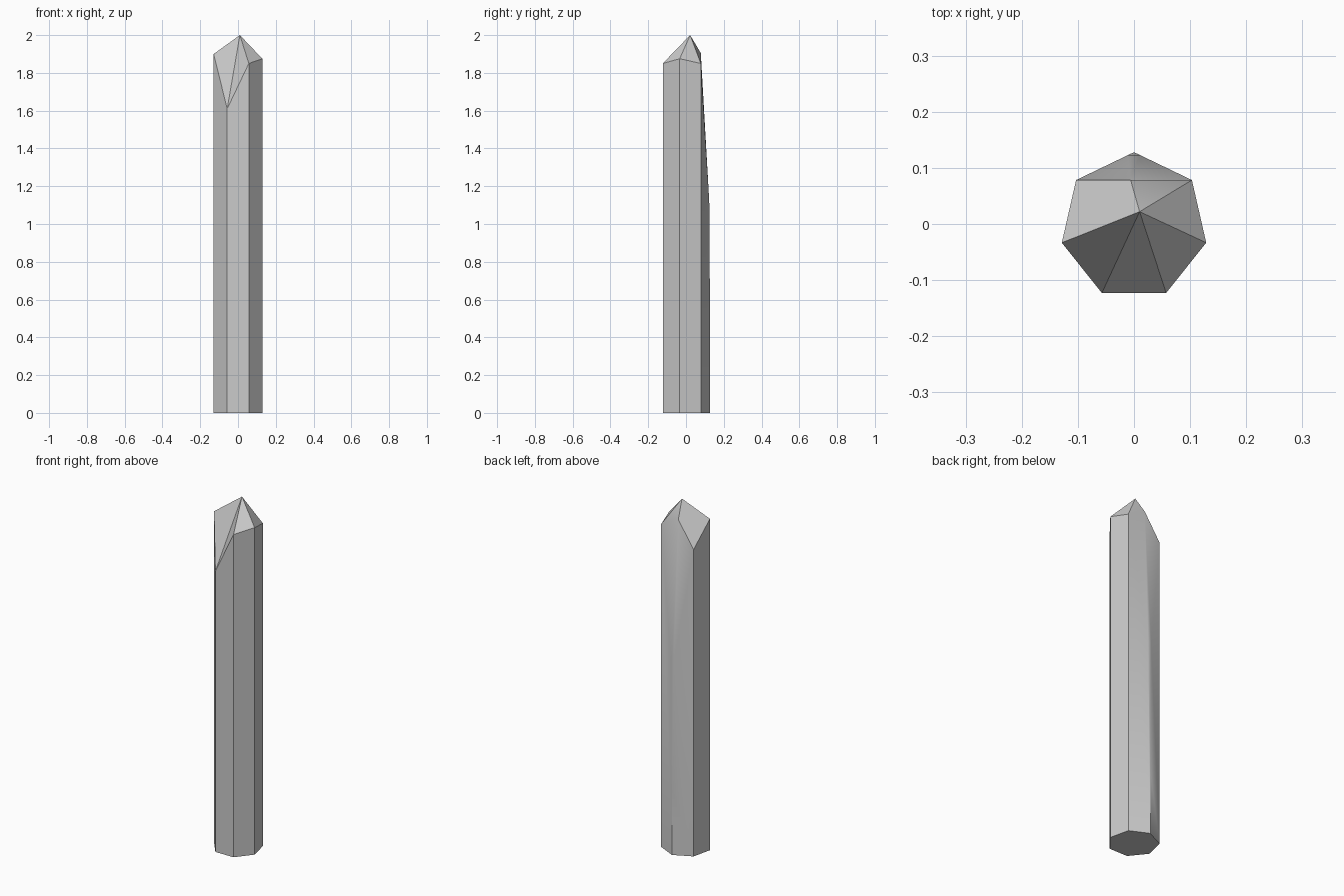
import bpy, bmesh, math

cube = bpy.data.objects.get("Cube")
if cube:
    bpy.data.objects.remove(cube, do_unlink=True)

# One plain stone colour
grey = (0.6, 0.6, 0.6, 1)
mat = bpy.data.materials.new("stone grey")
mat.use_nodes = True
mat.diffuse_color = grey
bsdf = next(n for n in mat.node_tree.nodes if n.type == "BSDF_PRINCIPLED")
bsdf.inputs["Base Color"].default_value = grey

# Seven-sided shaft, counter-clockwise from the back ridge, each corner with its own height
SIDES, RADIUS, SHIFT = 7, 0.132, -0.004
heights = [0.37, 1.76, 1.90, 1.61, 1.85, 1.875, 1.85]
bm = bmesh.new()
base, rim = [], []
for i, z in enumerate(heights):
    a = math.pi / 2 + i * math.tau / SIDES
    x, y = RADIUS * math.cos(a), RADIUS * math.sin(a) + SHIFT
    base.append(bm.verts.new((x, y, 0)))
    rim.append(bm.verts.new((x, y, z)))
bm.faces.new(base[::-1])

# Tip, and the notch where the bevelled back meets it
tip = bm.verts.new((0.01, 0.022, 2))
notch = bm.verts.new((-0.006, rim[1].co.y, 1.905))


def on_wall(corner):
    """Point on a back wall, close beside the ridge."""
    p = rim[0].co.lerp(corner.co, 0.1)
    return bm.verts.new((p.x, p.y, 1.12))


ridge_r, ridge_l = on_wall(rim[1]), on_wall(rim[-1])

# Plain walls and front tip facets
for i in range(1, SIDES - 1):
    bm.faces.new((base[i], base[i + 1], rim[i + 1], rim[i]))
    if i > 1:
        bm.faces.new((rim[i], rim[i + 1], tip))
bm.faces.new((rim[1], rim[2], tip, notch))
bm.faces.new((rim[-1], notch, tip))

# Worn back: two walls, a narrow ridge bevel and the slope up to the notch
back = [
    (base[0], base[1], rim[1], ridge_r, rim[0]),
    (base[-1], base[0], rim[0], ridge_l, rim[-1]),
    (rim[0], ridge_r, ridge_l),
    (ridge_r, rim[1], notch),
    (ridge_l, notch, rim[-1]),
    (ridge_r, notch, ridge_l),
]
for verts in back:
    bm.faces.new(verts).smooth = True
bmesh.ops.recalc_face_normals(bm, faces=bm.faces)

mesh = bpy.data.meshes.new("crystal_shaft")
bm.to_mesh(mesh)
bm.free()
mesh.set_sharp_from_angle(angle=math.radians(30))
mesh.materials.append(mat)
shaft = bpy.data.objects.new("crystal_shaft", mesh)
bpy.context.collection.objects.link(shaft)
